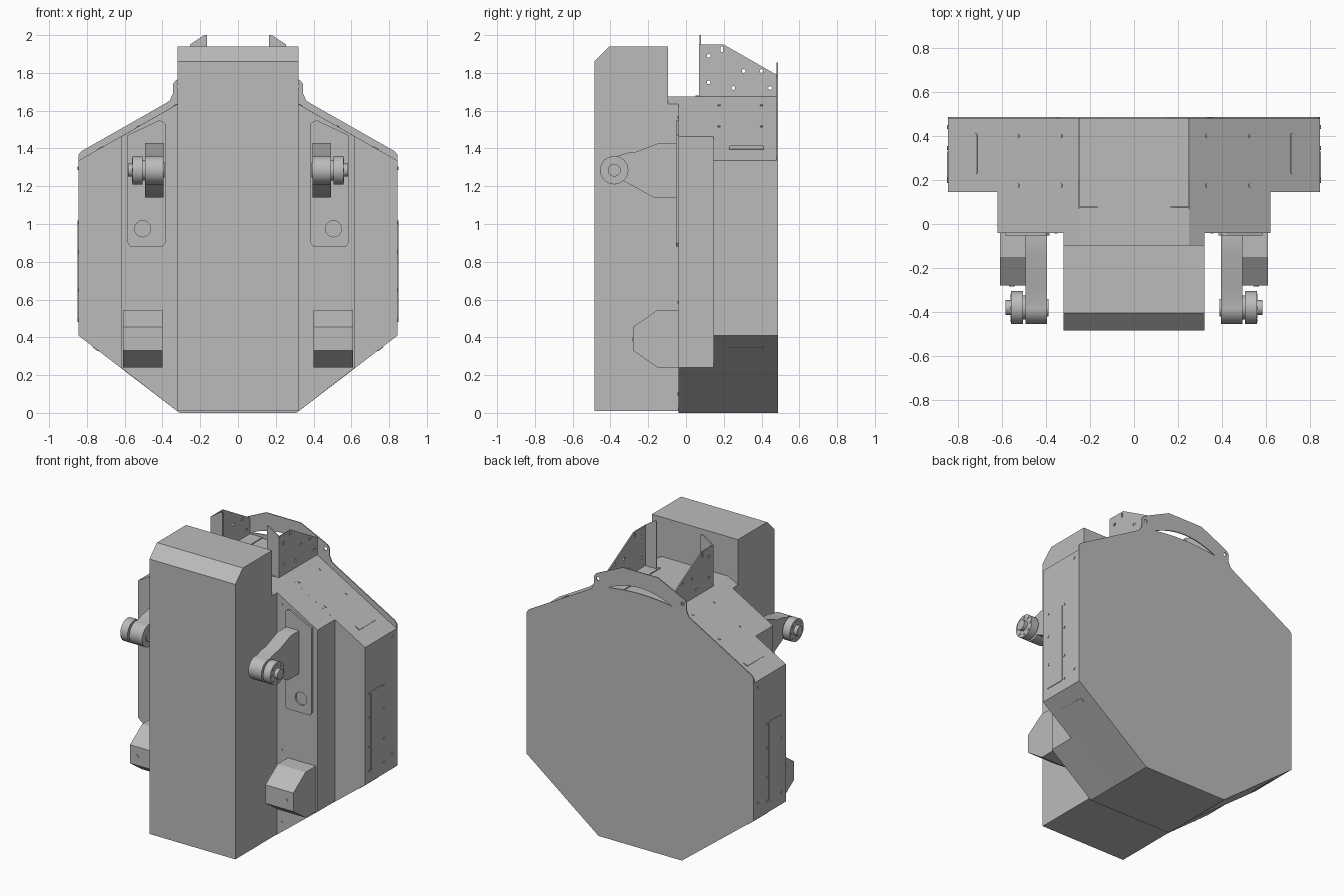
import bpy, bmesh, math
from mathutils import Vector

cube = bpy.data.objects.get("Cube")
if cube:
    bpy.data.objects.remove(cube, do_unlink=True)

grey = bpy.data.materials.new("machine_grey")
grey.use_nodes = True
COLOR = (0.5, 0.5, 0.5, 1)
grey.diffuse_color = COLOR
grey.node_tree.nodes["Principled BSDF"].inputs["Base Color"].default_value = COLOR

X, Y, Z = Vector((1, 0, 0)), Vector((0, 1, 0)), Vector((0, 0, 1))


def prism(name, loops, origin, u, v, depth, flip=1, smooth=False):
    """Extrude an outline (first loop) with holes (other loops) along u x v."""
    bm = bmesh.new()
    edges = []
    for loop in loops:
        vs = [bm.verts.new(origin + u * a + v * b) for a, b in loop]
        if len(loops) == 1:
            bm.faces.new(vs)
        else:
            edges += [bm.edges.new((vs[i - 1], vs[i])) for i in range(len(vs))]
    if edges:
        bmesh.ops.triangle_fill(bm, edges=edges, use_beauty=True)
    res = bmesh.ops.extrude_face_region(bm, geom=bm.faces[:])
    moved = [g for g in res["geom"] if isinstance(g, bmesh.types.BMVert)]
    bmesh.ops.translate(bm, verts=moved, vec=u.cross(v) * depth)
    for vert in bm.verts:
        vert.co.x *= flip
    bmesh.ops.recalc_face_normals(bm, faces=bm.faces)
    mesh = bpy.data.meshes.new(name)
    bm.to_mesh(mesh)
    bm.free()
    mesh.materials.append(grey)
    obj = bpy.data.objects.new(name, mesh)
    bpy.context.collection.objects.link(obj)
    if smooth:
        bpy.ops.object.select_all(action="DESELECT")
        obj.select_set(True)
        bpy.context.view_layer.objects.active = obj
        bpy.ops.object.shade_smooth_by_angle(angle=math.radians(30))
    return obj


def pair(name, *args, **kw):
    prism("left_" + name, *args, flip=1, **kw)
    prism("right_" + name, *args, flip=-1, **kw)


def arc(cx, cy, r, start=0, end=360, n=24):
    full = end - start == 360
    steps = n if full else n - 1
    angles = [math.radians(start + (end - start) * i / steps) for i in range(n)]
    return [(cx + r * math.cos(t), cy + r * math.sin(t)) for t in angles]


def rounded(cx, cy, w, h, r):
    pts = []
    for sx, sy, a in ((1, 1, 0), (-1, 1, 90), (-1, -1, 180), (1, -1, 270)):
        pts += arc(cx + sx * (w / 2 - r), cy + sy * (h / 2 - r), r, a, a + 90, 5)
    return pts


def mirrored(half):
    return half + [(-a, b) for a, b in reversed(half)]


# Main housing: wide rear layer and narrower front layer
prism("rear_housing", [mirrored([(.25, 1.675), (.845, 1.335), (.845, .41), (.31, 0)])],
      Y * .48, X, Z, .335)
prism("front_housing", [mirrored([(.25, 1.675), (.62, 1.463), (.62, .24), (.31, 0)])],
      Y * .145, X, Z, .185)
prism("roof_lip", [mirrored([(.25, 1.675), (.32, 1.635), (.32, 1.6)])],
      Y * -.04, X, Z, .055)

# Back plate with raised handle, crescent grip and ear holes
half = [(.13, 1.855), (.3, 1.775), (.33, 1.76), (.345, 1.74), (.345, 1.69),
        (.36, 1.655), (.39, 1.635), (.83, 1.385), (.845, 1.365), (.845, .41), (.31, 0)]
grip = []
for i in range(13):
    t = -1 + i / 6
    grip.append((.24 * t, 1.69 + .06 * (1 - t * t)))
for i in range(1, 12):
    t = 1 - i / 6
    grip.append((.24 * t, 1.69 + .02 * (1 - t * t)))
prism("back_plate", [mirrored(half), grip, arc(.315, 1.73, .012, n=12),
                     arc(-.315, 1.73, .012, n=12)], Y * .487, X, Z, .007)

# Tall front column with chamfered top
prism("front_column", [[(-.485, .01), (-.485, 1.86), (-.405, 1.94), (-.095, 1.94),
                        (-.095, 1.63), (-.04, 1.63), (-.04, .01)]],
      X * -.32, Y, Z, .64)

# Upright roof brackets with bolt holes and folded flanges
bolt_spots = [(.12, 1.89), (.12, 1.75), (.25, 1.72), (.305, 1.81), (.4, 1.81), (.445, 1.72)]
pair("roof_bracket", [[(.07, 1.675), (.07, 1.95), (.2, 1.95), (.48, 1.79), (.48, 1.675)],
                      rounded(.19, 1.925, .014, .03, .006)]
     + [arc(a, b, .01, n=10) for a, b in bolt_spots], X * .247, Y, Z, .008)
pair("bracket_front_flange", [[(.165, 1.675), (.165, 2), (.18, 2), (.255, 1.95), (.255, 1.675)]],
     Y * .08, X, Z, .008)
pair("bracket_foot", [[(.155, .05), (.255, .08), (.255, .48), (.155, .48)]],
     Z * 1.675, X, Y, .006)

# Hub arms
arm = [(-.04, 1.43), (-.14, 1.43), (-.27, 1.38), (-.31, 1.377)]
arm += arc(-.38, 1.285, .075, 80, 310, 20)
arm += [(-.27, 1.195), (-.17, 1.14), (-.04, 1.14)]
pair("hub_arm", [arm], X * .395, Y, Z, .097, smooth=True)
for part, start, length, radius in (("neck", .49, .02, .055), ("disc", .505, .053, .075),
                                    ("tip", .558, .025, .034), ("arm_cap", .388, .008, .04)):
    pair("hub_" + part, [arc(-.38, 1.285, radius, n=32)], X * start, Y, Z, length, smooth=True)
for i, (a, b) in enumerate(arc(-.38, 1.285, .057, n=8)):
    pair(f"hub_bolt_{i}", [arc(a, b, .008, n=8)], X * .558, Y, Z, .004)

# Mounting panels behind the arms
pair("arm_panel", [[(.385, .9), (.4, .88), (.57, .88), (.585, .9), (.585, 1.47),
                    (.42, 1.548), (.4, 1.545), (.385, 1.53)], arc(.505, .975, .043)],
     Y * -.038, X, Z, .014)

# Lower bumper feet
pair("foot", [[(-.04, .545), (-.15, .545), (-.28, .455), (-.28, .33), (-.15, .24), (-.04, .24)]],
     X * .4, Y, Z, .208)
pair("foot_bolt", [arc(.555, .39, .012, n=12)], Y * -.28, X, Z, .004)

# Side hatch with its bolts
pair("side_hatch", [rounded(.267, .75, .125, .535, .015)], X * .845, Y, Z, .004)
for i, z in enumerate((.49, .65, .85, 1.01)):
    for end, y in (("front", .195), ("rear", .345)):
        pair(f"hatch_bolt_{end}_{i}", [arc(y, z, .009, n=10)], X * .845, Y, Z, .004)
for end, z in (("lower", .515), ("upper", 1.295)):
    pair("side_bolt_" + end, [arc(.44, z, .009, n=10)], X * .845, Y, Z, .004)

# Slot covers and bolts on the sloped faces
top_start, low_start = Vector((.25, 0, 1.675)), Vector((.845, 0, .41))
top_dir = (Vector((.845, 0, 1.335)) - top_start).normalized()
low_dir = (Vector((.31, 0, 0)) - low_start).normalized()
pair("upper_slot", [rounded(.55, .32, .036, .185, .008)], top_start, top_dir, Y, .004)
pair("lower_slot", [rounded(.115, .32, .036, .185, .008)], low_start, low_dir, Y, .004)
for i, (a, y) in enumerate(((.095, .175), (.095, .4), (.32, .175), (.32, .4))):
    pair(f"slope_bolt_{i}", [arc(a, y, .009, n=10)], top_start, top_dir, Y, .004)

# Bolts down the front face beside the column
for i, z in enumerate((.1, .585, 1.08, 1.565)):
    pair(f"front_bolt_{i}", [arc(.355, z, .007, n=10)], Y * -.04, X, Z, .004)
